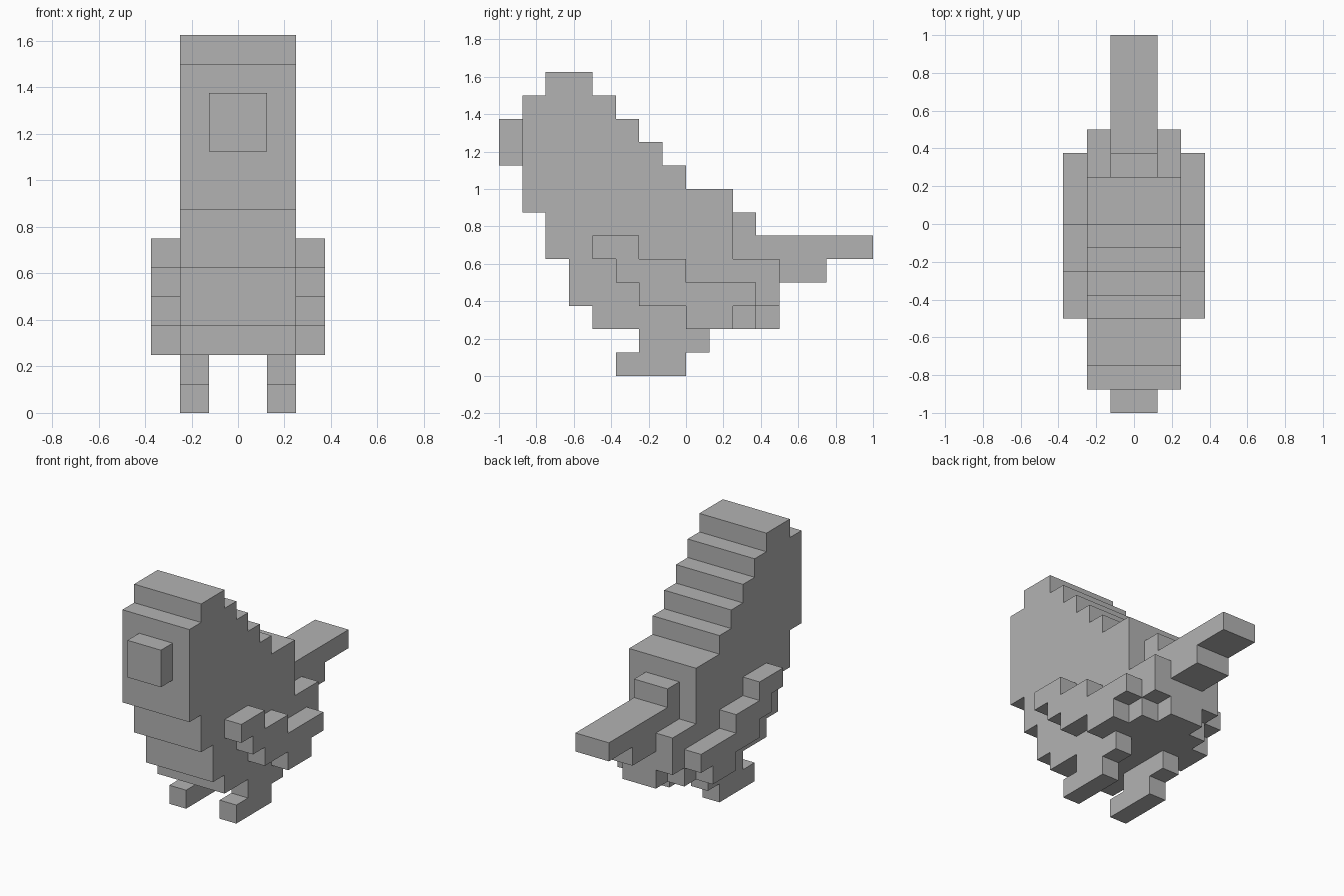
import bpy
import bmesh

U = 0.125  # edge length of one block

cube = bpy.data.objects.get("Cube")
if cube:
    bpy.data.objects.remove(cube, do_unlink=True)

GREY = (0.45, 0.45, 0.45, 1.0)
grey = bpy.data.materials.new("plain grey")
grey.use_nodes = True
grey.diffuse_color = GREY
grey.node_tree.nodes["Principled BSDF"].inputs["Base Color"].default_value = GREY


def stepped_slab(name, x0, x1, z, rows):
    """Extrude a stepped side profile along x; rows are (height, front, back) from z up."""
    front, back = [], []
    for height, y0, y1 in rows:
        front += [(y0, z), (y0, z + height)]
        back += [(y1, z), (y1, z + height)]
        z += height
    outline = []
    for p in front + back[::-1]:
        if not outline or outline[-1] != p:
            outline.append(p)
    bm = bmesh.new()
    face = bm.faces.new([bm.verts.new((x0 * U, y * U, h * U)) for y, h in outline])
    side = bmesh.ops.extrude_face_region(bm, geom=[face])
    moved = [v for v in side["geom"] if isinstance(v, bmesh.types.BMVert)]
    bmesh.ops.translate(bm, vec=((x1 - x0) * U, 0, 0), verts=moved)
    bmesh.ops.recalc_face_normals(bm, faces=bm.faces)
    mesh = bpy.data.meshes.new(name)
    bm.to_mesh(mesh)
    bm.free()
    mesh.materials.append(grey)
    obj = bpy.data.objects.new(name, mesh)
    bpy.context.collection.objects.link(obj)
    return obj


# Body and head: belly, chest, then the back stepping up to the crown
stepped_slab("body", -2, 2, 2, [
    (1, -4, 3), (2, -5, 4), (2, -6, 2), (1, -7, 2), (1, -7, 0),
    (1, -7, -1), (1, -7, -2), (1, -7, -3), (1, -6, -4)])

# Beak
stepped_slab("beak", -1, 1, 9, [(2, -8, -7)])

# Tail feathers and the block below them
stepped_slab("tail", -1, 1, 4, [(1, 4, 6), (1, 2, 8), (1, 2, 3)])
stepped_slab("tail_root", -1, 1, 2, [(1, 3, 4)])

# Wings and legs on both sides
for side, s in (("left", 1), ("right", -1)):
    stepped_slab(side + "_wing", 2 * s, 3 * s, 2, [
        (1, 0, 2), (1, -2, 3), (1, -3, 0), (1, -4, -2)])
    stepped_slab(side + "_leg", s, 2 * s, 0, [(1, -3, 0), (1, -2, 1)])
